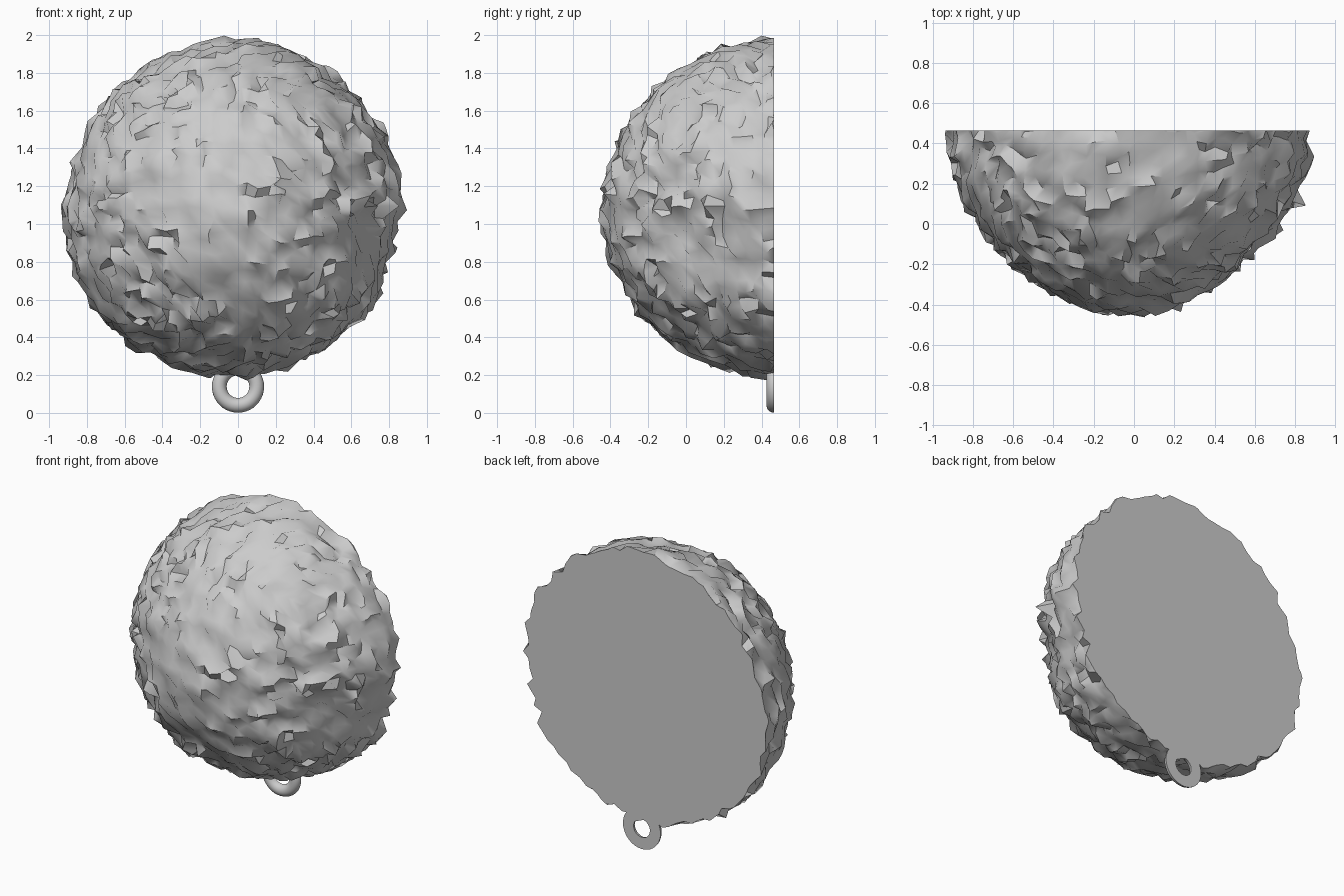
import bpy, bmesh, math, random
from mathutils import Vector, noise

random.seed(7)
cube = bpy.data.objects.get("Cube")
if cube:
    bpy.data.objects.remove(cube)

BACK = 0.465                       # plane of the flat back
CENTRE = Vector((-0.02, BACK, 1.085))
RADIUS = 0.878

grey = bpy.data.materials.new("plain grey")
grey.use_nodes = True
colour = (0.6, 0.6, 0.6, 1)
grey.diffuse_color = colour
grey.node_tree.nodes["Principled BSDF"].inputs["Base Color"].default_value = colour


def finish(bm, name, angle):
    mesh = bpy.data.meshes.new(name)
    bm.to_mesh(mesh)
    bm.free()
    mesh.materials.append(grey)
    obj = bpy.data.objects.new(name, mesh)
    bpy.context.collection.objects.link(obj)
    bpy.ops.object.select_all(action='DESELECT')
    obj.select_set(True)
    bpy.context.view_layer.objects.active = obj
    bpy.ops.object.shade_smooth_by_angle(angle=math.radians(angle))
    return obj


def smooth_step(a, b, t):
    t = min(max((t - a) / (b - a), 0), 1)
    return t * t * (3 - 2 * t)


def bump(d, direction, width):
    """Soft weight that is 1 along a direction and 0 beyond the width."""
    return smooth_step(width, 0, d.angle(Vector(direction)))


# Broad swellings and hollows: direction, width in radians, height
SWELLS = [
    ((-0.1, -1, 0.05), 0.8, 0.022),      # front
    ((-0.1, -0.85, -0.55), 0.7, 0.022),  # lower front
    ((0.75, -0.65, 0), 0.6, -0.035),     # front left hollow
    ((-0.7, -0.2, -0.7), 0.75, 0.035),   # lower right
    ((-1, 0, -0.15), 0.5, 0.025),        # right side
    ((0.1, -0.1, 1), 0.4, 0.012),        # top
]

# Rough half ball: a gridded cube rounded into a sphere, then roughened
bm = bmesh.new()
bmesh.ops.create_cube(bm, size=2)
bmesh.ops.subdivide_edges(bm, edges=bm.edges[:], cuts=23, use_grid_fill=True)
for v in bm.verts:
    d = Vector([math.tan(c * math.pi / 4) for c in v.co]).normalized()
    r = RADIUS + 0.01 * noise.noise(d * 3) + random.uniform(-0.024, 0.024)
    r += sum(height * bump(d, way, width) for way, width, height in SWELLS)
    # toothed ledge on the left side, with a few spikes
    left = smooth_step(0.6, 0.85, d.x)
    edge = d.z + random.uniform(-0.03, 0.03)
    if -0.02 < edge < 0.4:
        r += 0.01 * left
    elif -0.45 < edge <= -0.02:
        r -= 0.025 * left
    if left > 0.3 and abs(d.z - 0.02) < 0.035 and random.random() < 0.35:
        r += 0.04
    jitter = Vector([random.uniform(-0.018, 0.018) for _ in range(3)])
    v.co = CENTRE + d * r + jitter

# Cut the ball flat and close the back
cut = bmesh.ops.bisect_plane(bm, geom=bm.verts[:] + bm.edges[:] + bm.faces[:],
                             plane_co=(0, BACK, 0), plane_no=(0, 1, 0), clear_outer=True)
rim = [e for e in cut["geom_cut"] if isinstance(e, bmesh.types.BMEdge) and e.is_boundary]
bmesh.ops.holes_fill(bm, edges=rim, sides=0)
bmesh.ops.recalc_face_normals(bm, faces=bm.faces[:])
finish(bm, "rough_half_ball", 42)

# Hanging ring: half-round section swept in a circle, flat at the back
bm = bmesh.new()
steps, half = 40, 10
rows = []
for i in range(steps):
    a = 2 * math.pi * i / steps
    row = []
    for j in range(half + 1):
        b = math.pi * j / half
        r = 0.099 + 0.039 * math.cos(b)
        row.append(bm.verts.new((r * math.cos(a), BACK - 0.039 * math.sin(b),
                                 0.139 + r * math.sin(a))))
    rows.append(row)
for i in range(steps):
    p, q = rows[i], rows[(i + 1) % steps]
    for j in range(half + 1):
        k = (j + 1) % (half + 1)
        bm.faces.new((p[j], p[k], q[k], q[j]))
bmesh.ops.recalc_face_normals(bm, faces=bm.faces[:])
finish(bm, "hanging_ring", 40)
